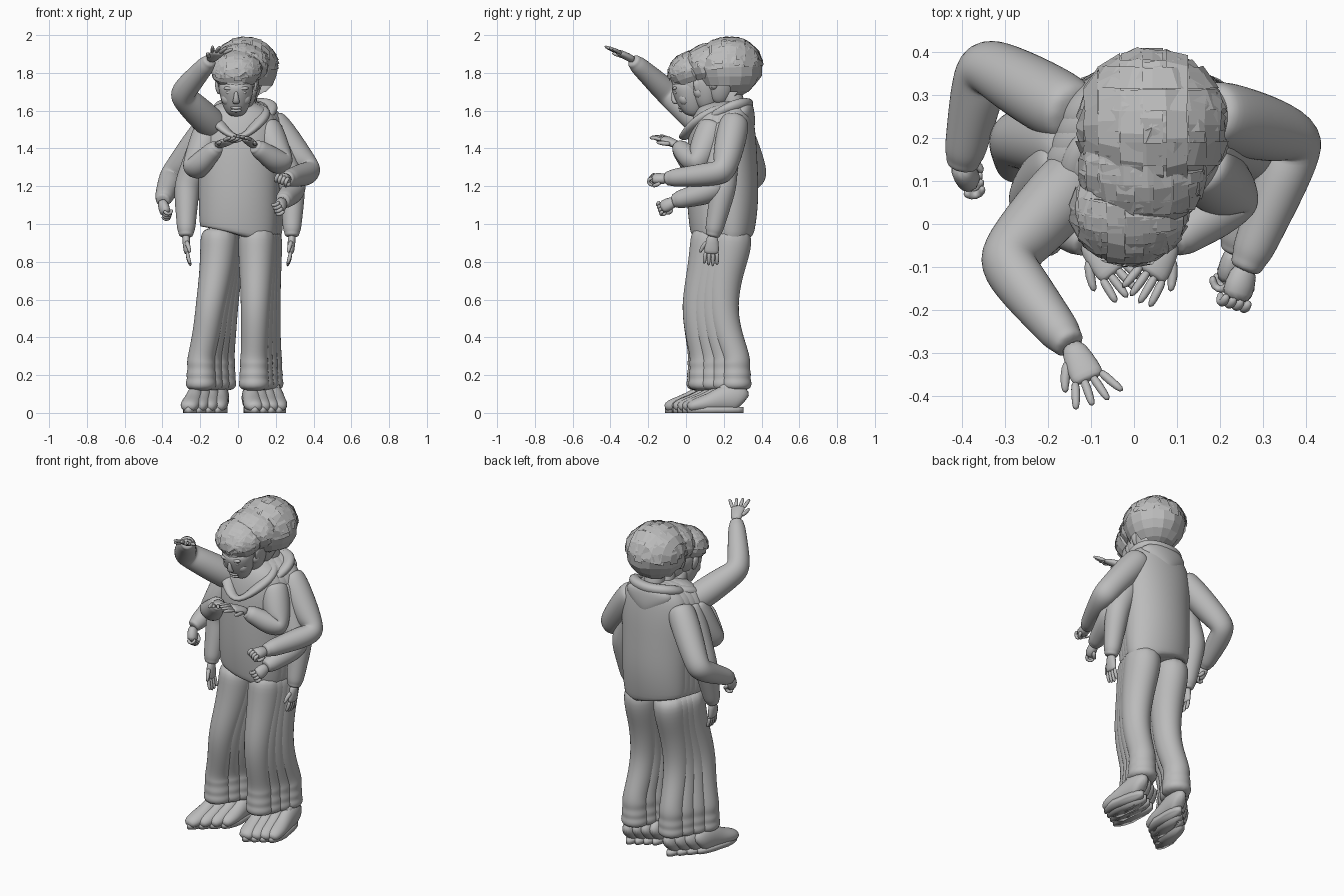
import bpy, bmesh, math, random
from mathutils import Matrix, Vector

random.seed(4)
if "Cube" in bpy.data.objects:
    bpy.data.objects.remove(bpy.data.objects["Cube"])

grey = bpy.data.materials.new("plain_grey")
grey.use_nodes = True
grey.diffuse_color = (.5, .5, .5, 1)
grey.node_tree.nodes["Principled BSDF"].inputs["Base Color"].default_value = (.5, .5, .5, 1)
I = Matrix.Identity(4)


def finish(name, bm, smooth=True, subdiv=0):
    mesh = bpy.data.meshes.new(name)
    bmesh.ops.recalc_face_normals(bm, faces=bm.faces)
    bm.to_mesh(mesh)
    bm.free()
    mesh.materials.append(grey)
    for p in mesh.polygons:
        p.use_smooth = smooth
    ob = bpy.data.objects.new(name, mesh)
    bpy.context.collection.objects.link(ob)
    if subdiv:
        m = ob.modifiers.new("round", 'SUBSURF')
        m.levels = m.render_levels = subdiv
    return ob


def tube(name, pts, m=I, sides=10, subdiv=1, closed=False):
    """Loft elliptical rings (x, y, z, rx, ry) along a path."""
    bm = bmesh.new()
    centres = [m @ Vector(p[:3]) for p in pts]
    rings, a, n = [], None, len(pts)
    for i, p in enumerate(pts):
        if closed:
            t = (centres[(i + 1) % n] - centres[i - 1]).normalized()
        else:
            t = (centres[min(i + 1, n - 1)] - centres[max(i - 1, 0)]).normalized()
        if a is None:
            ref = m.to_3x3() @ Vector((0, 0, 1) if abs((m.to_3x3().inverted() @ t).y) > .75 else (0, 1, 0))
            a = t.cross(ref)
        a = (a - t * a.dot(t)).normalized()
        b = a.cross(t)
        rings.append([bm.verts.new(centres[i] + 1.04 * (a * p[3] * math.cos(k * math.tau / sides)
                      + b * p[-1] * math.sin(k * math.tau / sides))) for k in range(sides)])
    for i in range(n if closed else n - 1):
        r, s = rings[i], rings[(i + 1) % n]
        for k in range(sides):
            j = (k + 1) % sides
            bm.faces.new((r[k], r[j], s[j], s[k]))
    if not closed:
        bm.faces.new(rings[0])
        bm.faces.new(rings[-1])
    return finish(name, bm, True, subdiv)


def blob(name, centre, size, m=I):
    bm = bmesh.new()
    bmesh.ops.create_uvsphere(bm, u_segments=20, v_segments=12, radius=1,
                              matrix=m @ Matrix.Translation(centre) @ Matrix.Diagonal((*size, 1)))
    return finish(name, bm)


def frame(origin, direction, normal):
    """Local y runs along the hand and z leaves its back."""
    y = Vector(direction).normalized()
    x = y.cross(Vector(normal)).normalized()
    z = x.cross(y)
    return Matrix.Translation(origin) @ Matrix((x, y, z)).transposed().to_4x4()


def open_hand(name, wrist, direction, normal, thumb=1, spread=.02, curl=0):
    m = frame(wrist, direction, normal)
    tube(name + "_palm", [(0, -.02, 0, .026, .022), (0, .03, 0, .036, .021),
                          (0, .075, 0, .041, .018), (0, .09, 0, .036, .013)], m)
    for i in range(4):
        x = (i - 1.5) * .02
        reach = .08 - .008 * abs(i - 1.3)
        dx = (i - 1.5) * spread
        tube(f"{name}_finger_{i}", [(x, .075, 0, .012), (x + dx / 2, .08 + reach / 2, -curl / 4, .012),
                                    (x + dx, .08 + reach, -curl, .009)], m, 6)
    tube(name + "_thumb", [(.02 * thumb, .02, 0, .017), (.05 * thumb, .055, -.01, .013),
                           (.062 * thumb, .09, -.015, .009)], m, 6)


def fist(name, wrist, direction, normal, thumb=1):
    m = frame(wrist, direction, normal)
    tube(name + "_palm", [(0, -.02, 0, .028, .026), (0, .03, 0, .038, .03), (0, .075, 0, .037, .03)], m)
    for i in range(4):
        x = (i - 1.5) * .019
        tube(f"{name}_finger_{i}", [(x, .06, .015, .011), (x, .085, .008, .012),
                                    (x, .088, -.018, .011), (x, .06, -.03, .01)], m, 6)
    tube(name + "_thumb", [(.03 * thumb, .015, -.01, .014), (.04 * thumb, .05, -.026, .012),
                           (.012 * thumb, .07, -.034, .01)], m, 6)


def sleeve(name, shoulder, elbow, wrist):
    """Bent sleeve with a rounded elbow and a ribbed cuff."""
    s, e, w = map(Vector, (shoulder, elbow, wrist))
    path = [(s, .065), (s.lerp(e, .1), .083), (s.lerp(e, .4), .084), (s.lerp(e, .8), .074),
            (e.lerp((s + w) / 2, .03), .07), (e.lerp(w, .22), .066), (e.lerp(w, .65), .054),
            (e.lerp(w, .86), .049), (e.lerp(w, .92), .039), (w, .039)]
    tube(name, [(*p, r) for p, r in path], subdiv=2)


def shoe(name, x, toe, turn):
    """Flat sole, low toe box and a high heel collar."""
    m = Matrix.Translation((x, toe + .15, 0)) @ Matrix.Rotation(turn, 4, 'Z')
    bm = bmesh.new()
    rows = [[bm.verts.new(m @ Vector(((.05 if k > 10 else .043) * math.cos(k * math.tau / 20),
                                      .15 * math.sin(k * math.tau / 20), z))) for k in range(20)] for z in (0, .03)]
    for k in range(20):
        bm.faces.new((rows[0][k - 1], rows[0][k], rows[1][k], rows[1][k - 1]))
    for row in rows:
        bm.faces.new(row)
    finish(name + "_sole", bm)
    tube(name + "_upper", [(0, y, h / 2 + .004, w, h / 2) for y, w, h in (
        (-.148, .027, .04), (-.125, .047, .065), (-.07, .055, .085), (-.02, .051, .105),
        (.03, .048, .135), (.09, .048, .155), (.135, .043, .145), (.153, .027, .1))], m, 12)
    tube(name + "_ankle", [(0, .05, .06, .036, .06), (0, .07, .17, .036, .045)], m)


def head(name, centre, tilt, hair_size, hair_lift):
    m = Matrix.Translation(centre) @ Matrix.Rotation(tilt, 4, 'X')
    blob(name + "_skull", (0, .02, .03), (.096, .118, .115), m)
    tube(name + "_face", [(0, -.052, -.142, .03, .028), (0, -.04, -.12, .056, .058), (0, -.025, -.07, .078, .08),
                          (0, -.02, 0, .092, .09), (0, -.01, .06, .088, .09)], m, 14, 2)
    tube(name + "_neck", [(0, .06, -.22, .066), (0, .035, -.12, .058), (0, .02, -.02, .06)], m)
    tube(name + "_nose", [(0, -.1, .022, .01), (0, -.114, -.015, .013), (0, -.118, -.038, .022, .015),
                          (0, -.1, -.05, .016, .008)], m, 8)
    for z in (-.077, -.093):
        blob(name + "_lip", (0, -.094, z), (.03, .013, .009), m)
    for s in (-1, 1):
        blob(name + "_eye", (s * .036, -.09, .006), (.018, .01, .009), m)
        blob(name + "_brow", (s * .036, -.088, .03), (.03, .014, .01), m)
        blob(name + "_cheek", (s * .042, -.06, -.04), (.036, .031, .036), m)
        tube(name + "_ear", [(s * .088, .02, -.045, .01, .012), (s * .1, .03, -.01, .012, .026),
                             (s * .104, .037, .022, .012, .028), (s * .094, .035, .04, .008, .015)], m, 8)
    # Faceted hair shell, open over the face
    hm = m @ Matrix.Translation((0, .025, hair_lift)) @ Matrix.Diagonal((*hair_size, 1))
    bm = bmesh.new()
    bmesh.ops.create_uvsphere(bm, u_segments=16, v_segments=10, radius=1)
    for v in bm.verts:
        v.co *= random.uniform(.95, 1.02)
    low = [f for f in bm.faces if f.calc_center_median().z < (-.45 if f.calc_center_median().y < .1 else -.9)]
    bmesh.ops.delete(bm, geom=low, context='FACES')
    bm.transform(hm)
    finish(name + "_hair", bm, False)
    # Flat hair cards crossing front to back and side to side
    bm = bmesh.new()
    for axis in range(2):
        for i in range(9):
            lean, half = (i - 4) * .3 + random.uniform(-.08, .08), random.uniform(.13, .19)
            start, lift = random.uniform(-1.75, -1.4), random.uniform(1, 1.04)
            previous = None
            for k in range(9):
                ang = start + k * .38
                edge = []
                for s in (-half, half):
                    u, r = lean + s, lift * random.uniform(.97, 1.03)
                    p = Vector((math.sin(u), math.cos(u) * math.sin(ang), math.cos(u) * math.cos(ang))) * r
                    edge.append(bm.verts.new(hm @ (p if axis else Vector((p.y, p.x, p.z)))))
                if previous:
                    bm.faces.new((previous[0], previous[1], edge[1], edge[0]))
                previous = edge
    finish(name + "_hair_cards", bm, False)


# Overlapping bodies: jackets and trousers step backwards through four poses
for i in range(4):
    t = i / 3
    x, y = .035 * t, .12 + .1 * t
    tube(f"jacket_{i}", [(x - .005, y + .022, .94, .192, .11), (x, y + .022, .952, .2, .118),
                         (x, y + .025, 1.12, .206, .14), (x, y + .02, 1.32, .206, .136),
                         (x, y + .02, 1.45, .215, .13), (x, y + .025, 1.55 + .015 * t, .205, .112),
                         (x, y + .03, 1.615 + .01 * t, .15, .09), (x, y + .02, 1.65, .075, .065)], I, 16, 2)
    for side, sx in (("left", 1), ("right", -1)):
        foot = .085 + .075 * t if sx > 0 else -.195 + .105 * t
        back = .085 + .165 * t if sx > 0 else .075 + .175 * t
        hip = x + sx * .1
        mid = (hip + foot) / 2
        cuffs = [(foot, back + .012, z, r, r + .004) for z, r in (
            (.3, .07), (.265, .077), (.235, .071), (.205, .08), (.18, .074), (.155, .085), (.115, .07))]
        tube(f"{side}_trouser_{i}", [(hip, y + .02, .99, .098, .11), (hip, y + .015, .88, .1, .115),
             (hip * .7 + mid * .3, y - .015 - .005 * t, .74, .09, .1), (mid, y - .063 + .03 * t, .56, .077, .085),
             (mid * .6 + foot * .4, y - .045 + .04 * t, .42, .073, .08)] + cuffs, I, 12, 2)
        if sx > 0:
            shoe(f"left_shoe_{i}", .075 + .042 * i, -.07 + .025 * i, .1)
        else:
            shoe(f"right_shoe_{i}", -.235 + .045 * i, -.115 + .04 * i, -.2 + .04 * i)

# Hoods: folded collar meeting in a front point, with a pointed pouch behind
for i, (x, y, z) in enumerate(((0, .1, -.03), (.04, .2, 0))):
    tube(f"hood_collar_{i}", [(x, y - .13, 1.46 + z, .014, .028), (x + .095, y - .075, 1.55 + z, .026, .042),
                              (x + .15, y + .02, 1.615 + z, .03, .044), (x + .11, y + .095, 1.635 + z, .034, .048),
                              (x, y + .125, 1.625 + z, .036, .05), (x - .11, y + .095, 1.635 + z, .034, .048),
                              (x - .15, y + .02, 1.615 + z, .03, .044), (x - .095, y - .075, 1.55 + z, .026, .042)],
         I, 8, 2, True)
    tube(f"hood_pouch_{i}", [(x, y + .135, 1.47 + z, .02, .02), (x, y + .125, 1.52 + z, .08, .046),
                             (x, y + .1, 1.58 + z, .165, .066), (x, y + .08, 1.64 + z, .14, .07)], I, 12, 2)

# Heads from front to back
head("front_head", (-.01, .035, 1.72), .34, (.136, .126, .1), .09)
head("middle_head", (.02, .12, 1.75), .2, (.148, .14, .115), .09)
head("rear_head", (.042, .205, 1.78), .03, (.172, .178, .16), .048)

# Sleeves
sleeve("raised_right_sleeve", (-.11, .13, 1.5), (-.305, -.085, 1.685), (-.145, -.285, 1.87))
sleeve("folded_right_sleeve", (-.14, .15, 1.53), (-.235, .06, 1.28), (-.105, -.045, 1.415))
sleeve("hanging_right_sleeve", (-.13, .18, 1.53), (-.272, .2, 1.2), (-.275, .13, .93))
sleeve("bent_right_sleeve", (-.13, .25, 1.54), (-.35, .375, 1.25), (-.4, .13, 1.12))
sleeve("folded_left_sleeve", (.14, .15, 1.53), (.235, .06, 1.31), (.085, -.045, 1.415))
sleeve("hanging_left_sleeve", (.15, .2, 1.53), (.29, .2, 1.2), (.285, .14, .93))
sleeve("low_left_sleeve", (.15, .22, 1.53), (.3, .16, 1.18), (.235, -.07, 1.12))
sleeve("bent_left_sleeve", (.165, .26, 1.56), (.385, .2, 1.27), (.255, -.11, 1.24))

# Hands
open_hand("raised_right_hand", (-.14, -.29, 1.875), (.06, -.12, .06), (0, .3, 1), 1, .02)
open_hand("folded_right_hand", (-.1, -.05, 1.42), (.12, -.14, .045), (0, .2, 1), 1, .008)
open_hand("folded_left_hand", (.08, -.05, 1.42), (-.06, -.1, .05), (.3, .2, 1), -1, .006, .02)
open_hand("hanging_right_hand", (-.275, .13, .93), (.01, -.01, -.15), (-1, 0, 0), -1, .003, .015)
open_hand("hanging_left_hand", (.285, .14, .93), (-.01, -.01, -.15), (1, 0, 0), 1, .003, .015)
fist("bent_right_fist", (-.4, .13, 1.11), (.03, -.05, -.09), (-1, 0, .3), 1)
fist("low_left_fist", (.235, -.07, 1.115), (-.03, -.1, -.05), (1, 0, .5), -1)
fist("bent_left_fist", (.255, -.11, 1.24), (-.03, -.1, 0), (.4, 0, 1), -1)
